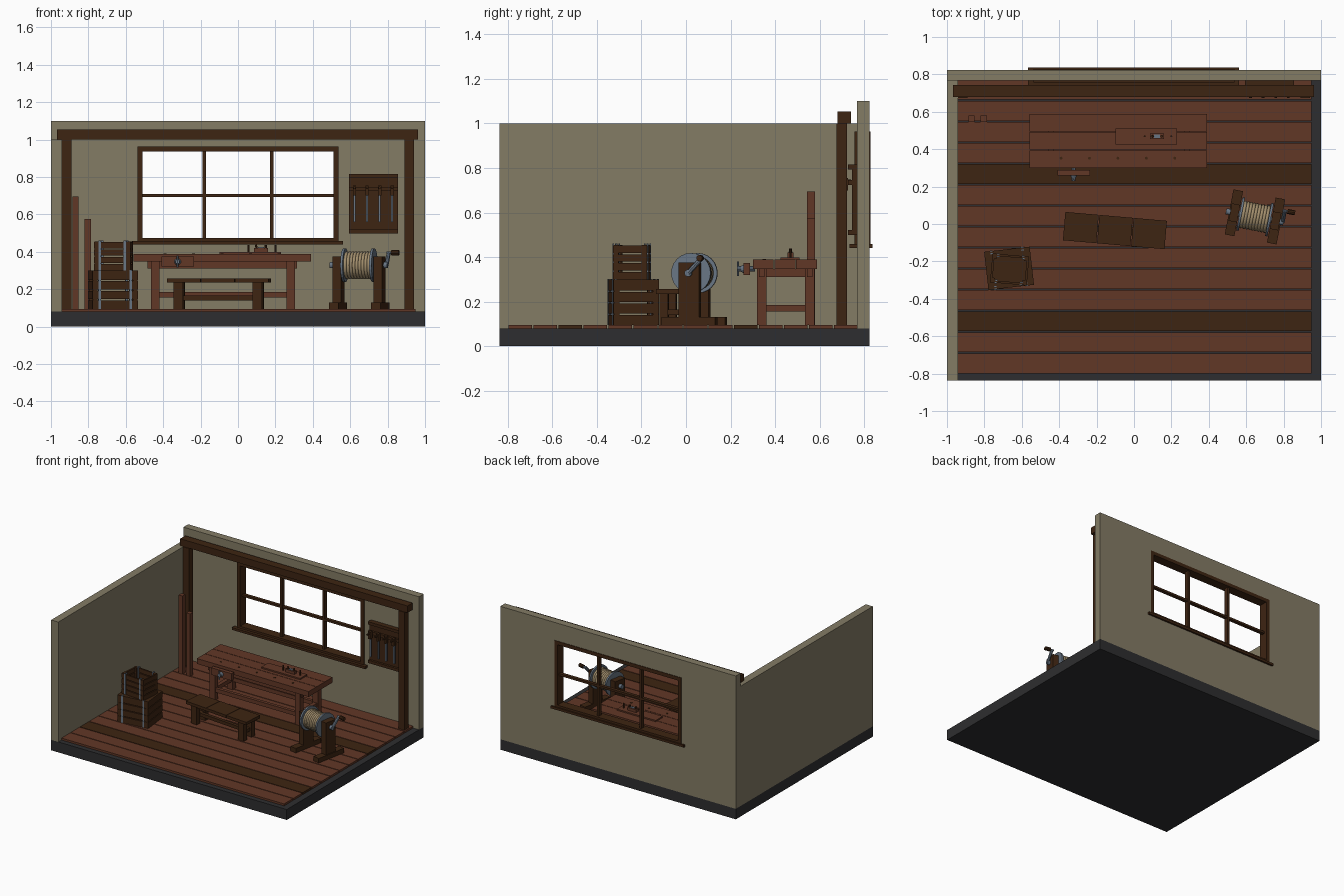
import bpy
import bmesh
import math
from mathutils import Matrix, Vector

cube = bpy.data.objects.get("Cube")
if cube:
    bpy.data.objects.remove(cube, do_unlink=True)


def material(name, *rgb):
    mat = bpy.data.materials.new(name)
    mat.use_nodes = True
    mat.diffuse_color = (*rgb, 1)
    mat.node_tree.nodes["Principled BSDF"].inputs["Base Color"].default_value = (*rgb, 1)
    return mat


plaster = material("plaster", .23, .2, .13)
charcoal = material("charcoal", .027, .027, .029)
red_wood = material("red wood", .12, .038, .019)
dark_wood = material("dark wood", .048, .018, .006)
steel = material("steel", .14, .18, .23)
rope = material("rope", .36, .27, .15)

WORLD = Matrix.Identity(4)


def frame(x, y, degrees):
    return Matrix.Translation((x, y, 0)) @ Matrix.Rotation(math.radians(degrees), 4, "Z")


def finish(name, bm, mat, place):
    mesh = bpy.data.meshes.new(name)
    bm.to_mesh(mesh)
    bm.free()
    mesh.materials.append(mat)
    obj = bpy.data.objects.new(name, mesh)
    obj.matrix_world = place
    bpy.context.collection.objects.link(obj)
    return obj


def box(name, mat, xs, ys, zs, place=WORLD):
    """Box between pairs of limits on each axis."""
    low, high = (Vector(p) for p in zip(xs, ys, zs))
    bm = bmesh.new()
    bmesh.ops.create_cube(bm, size=1)
    bm.transform(Matrix.Translation((low + high) / 2) @ Matrix.Diagonal((*(high - low), 1)))
    return finish(name, bm, mat, place)


def around(centre, width):
    return centre - width / 2, centre + width / 2


def rod(name, mat, start, end, radius, place=WORLD, sides=16, tip=None):
    """Cylinder or cone between two points."""
    start, end = Vector(start), Vector(end)
    axis = end - start
    bm = bmesh.new()
    bmesh.ops.create_cone(bm, cap_ends=True, segments=sides, radius1=radius,
                          radius2=radius if tip is None else tip, depth=axis.length)
    turn = axis.to_track_quat("Z", "Y").to_matrix().to_4x4()
    bm.transform(Matrix.Translation((start + end) / 2) @ turn)
    return finish(name, bm, mat, place)


# Room shell
FRONT, INNER, BACK = -.837, .767, .824
FLOOR = .095
box("base_slab", charcoal, (-1, 1), (FRONT, BACK), (0, .08))
box("side_wall", plaster, (-1, -.94), (FRONT, INNER), (.08, 1))
wall = box("back_wall", plaster, (-1, 1), (INNER, BACK), (.08, 1.1))
cutter = box("window_cutter", plaster, (-.53, .53), (.7, .9), (.45, .95))
cutter.hide_render = True
cut = wall.modifiers.new("window_opening", "BOOLEAN")
cut.operation, cut.object, cut.solver = "DIFFERENCE", cutter, "EXACT"
bpy.context.view_layer.objects.active = wall
bpy.ops.object.modifier_apply(modifier=cut.name)
bpy.data.objects.remove(cutter, do_unlink=True)

# Floor planks
pitch = .1125
for i in range(14):
    y = -.798 + i * pitch
    box("floor_plank", dark_wood if i in (2, 9) else red_wood,
        (-.94, .95), (y, min(y + pitch - .006, INNER)), (.08, FLOOR))

# Posts and beam
for x in (-.915, .915):
    box("post", dark_wood, around(x, .05), (.675, .723), (FLOOR, 1))
box("beam", dark_wood, (-.967, .963), (.68, .742), (1, 1.053))

# Window frame, bars and sill
depth = (.757, .828)
for x in (-.525, .525):
    box("window_jamb", dark_wood, around(x, .027), depth, (.45, .963))
for z in (.95, .46):
    box("window_rail", dark_wood, (-.538, .538), depth, around(z, .027))
for x in (-.18, .18):
    box("window_mullion", dark_wood, around(x, .018), around(.795, .03), (.46, .95))
box("window_crossbar", dark_wood, (-.53, .53), around(.795, .026), around(.7, .016))
box("window_sill", dark_wood, (-.567, .562), (.735, .838), (.44, .458))

# Tool rack with hanging tools
rack = (.593, .855)
box("rack_board", dark_wood, rack, (.745, INNER), (.5, .815))
for z in (.805, .735, .51):
    box("rack_rail", dark_wood, rack, (.728, .75), around(z, .022))
for i in range(4):
    x = .623 + i * .067
    box("tool_handle", dark_wood, around(x, .018), (.7, .728), (.7, .755))
    box("tool_blade", steel, around(x, .012), (.712, .722), (.56, .7))
    rod("tool_peg", dark_wood, (x, .675, .742), (x, .74, .742), .007, sides=8)

# Workbench
for i in range(3):
    y = .3 + i * .0975
    box("bench_top", red_wood, (-.56, .39), (y, y + .094), (.347, .388))
for x in (-.443, .282):
    for y in (.34, .555):
        box("bench_leg", red_wood, around(x, .045), around(y, .042), (FLOOR, .347))
    for z, height in ((.17, .03), (.329, .036)):
        box("bench_side_rail", red_wood, around(x, .03), (.34, .555), around(z, height))
for y in (.34, .555):
    box("bench_apron", red_wood, (-.485, .315), around(y, .025), (.31, .347))
    box("bench_stretcher", red_wood, (-.443, .282), around(y, .025), (.155, .185))
for i in range(5):
    x = -.39 + i * .152
    rod("bench_peg", dark_wood, (x, .352, .38), (x, .352, .391), .008, sides=8)

# Vise
box("vise_jaw", red_wood, (-.41, -.235), (.258, .288), (.32, .374))
rod("vise_screw", steel, (-.323, .23, .347), (-.323, .31, .347), .012, sides=10)
rod("vise_collar", steel, (-.323, .258, .347), (-.323, .238, .347), .018, sides=10, tip=.008)
rod("vise_handle", steel, (-.323, .234, .315), (-.323, .234, .379), .005, sides=8)

# Work board and hand plane
box("work_board", red_wood, (-.1, .23), (.425, .51), (.388, .398))
box("plane_body", red_wood, (.085, .16), (.455, .483), (.398, .42))
box("plane_iron", steel, (.108, .14), (.46, .478), (.42, .425))
rod("plane_knob", dark_wood, (.148, .469, .42), (.148, .469, .436), .007, sides=8)
rod("plane_grip", dark_wood, (.1, .469, .42), (.095, .469, .438), .006, sides=8)
for x in (.057, .2):
    rod("board_pin", dark_wood, (x, .469, .398), (x, .469, .436), .005, sides=8)

# Loose timbers standing in the corner
box("tall_timber", red_wood, (-.886, -.853), around(.562, .035), (FLOOR, .695))
box("short_timber", red_wood, (-.82, -.787), around(.562, .035), (FLOOR, .575))

# Low bench
stool = frame(-.102, -.035, -5)
for i in (-1, 0, 1):
    box("stool_slab", dark_wood, around(i * .183, .179), around(0, .152), (.235, .257), stool)
for x in (-.212, .212):
    for y in (-.045, .045):
        box("stool_leg", dark_wood, around(x, .05), around(y, .038), (FLOOR, .235), stool)
    box("stool_tie", dark_wood, around(x, .025), around(0, .09), (.14, .165), stool)
box("stool_stretcher", dark_wood, (-.212, .212), around(0, .025), (.14, .165), stool)


# Crates with slatted sides and steel straps
def crate(name, place, width, length, bottom, top, lidded):
    slats = 4
    step = (top - bottom) / slats
    for i in range(slats):
        zs = (bottom + i * step, bottom + (i + 1) * step - .006)
        for s in (-1, 1):
            box(name + "_slat", dark_wood, around(0, width), around(s * (length / 2 - .006), .012), zs, place)
            box(name + "_slat", dark_wood, around(s * (width / 2 - .006), .012), around(0, length), zs, place)
    box(name + "_floor", dark_wood, around(0, width - .02), around(0, length - .02), (bottom, bottom + .02), place)
    if lidded:
        box(name + "_lid", dark_wood, around(0, width), around(0, length), (top - .014, top), place)
    for sx in (-1, 1):
        for sy in (-1, 1):
            box(name + "_corner", dark_wood, around(sx * (width / 2 - .014), .024),
                around(sy * (length / 2 - .014), .024), (bottom, top - .003), place)
            for inset in (0, .014):
                box(name + "_strap", steel, around(sx * width * .34, .013),
                    around(sy * (length / 2 - inset), .006), (bottom, top + .002), place)


crate("lower_crate", frame(-.668, -.237, 6.5), .245, .205, FLOOR, .3, True)
crate("upper_crate", frame(-.665, -.243, -5), .197, .155, .3, .458, False)

# Winch with rope drum
winch = frame(.647, .038, -11)
axle = .328
for s in (-1, 1):
    box("winch_foot", dark_wood, around(s * .115, .052), around(0, .245), (FLOOR, .13), winch)
    box("winch_post", dark_wood, around(s * .112, .046), around(0, .095), (.13, .375), winch)
    rod("drum_flange", steel, (s * .072, 0, axle), (s * .085, 0, axle), .09, winch, 24)
rod("drum_core", dark_wood, (-.072, 0, axle), (.072, 0, axle), .062, winch, 24)
rod("winch_axle", steel, (-.158, 0, axle), (.155, 0, axle), .016, winch)

# Rope turns, each lofted from a ring of small circles
for i in range(9):
    x = -.064 + i * .016
    bm = bmesh.new()
    circle = bmesh.ops.create_circle(bm, segments=8, radius=.009,
                                     matrix=Matrix.Translation((x, .066, 0)))
    bmesh.ops.spin(bm, geom=circle["verts"] + bm.edges[:], cent=(0, 0, 0), axis=(1, 0, 0),
                   angle=math.tau, steps=24, use_merge=True)
    bmesh.ops.recalc_face_normals(bm, faces=bm.faces)
    turn = finish("rope_turn", bm, rope, winch @ Matrix.Translation((0, 0, axle)))
    turn.data.shade_smooth()

# Crank
elbow = Vector((.15, .062, .395))
rod("crank_arm", steel, (elbow.x, 0, axle), elbow, .011, winch, 8)
rod("crank_pin", steel, elbow - Vector((.012, 0, 0)), elbow + Vector((.04, 0, 0)), .007, winch, 8)
rod("crank_grip", dark_wood, elbow + Vector((.015, 0, 0)), elbow + Vector((.056, 0, 0)), .014, winch, 10)
